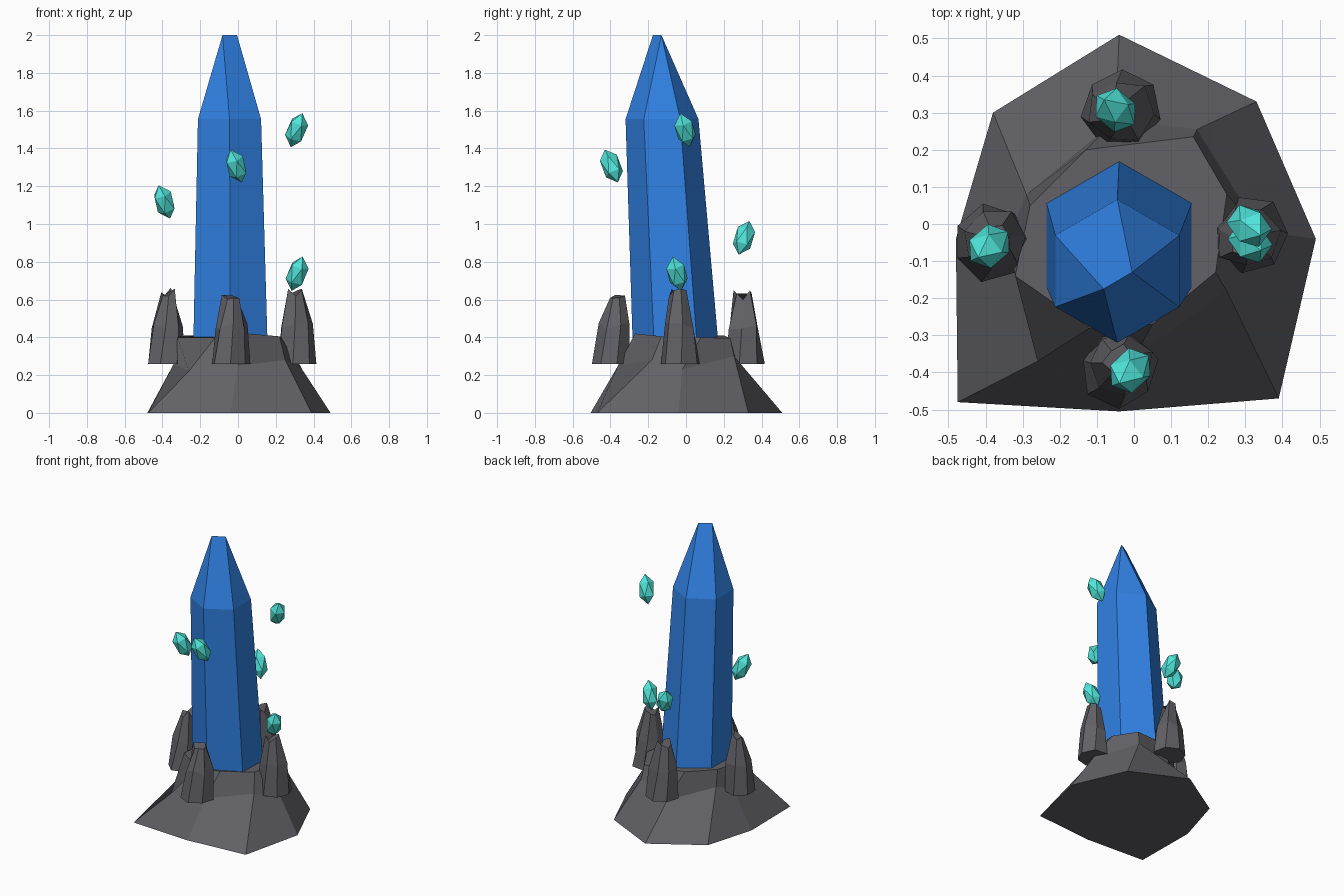
import bpy, bmesh, math, random
from mathutils import Vector

if "Cube" in bpy.data.objects:
    bpy.data.objects.remove(bpy.data.objects["Cube"])

random.seed(4)


def material(name, rgb):
    m = bpy.data.materials.new(name)
    m.diffuse_color = (*rgb, 1)
    m.use_nodes = True
    m.node_tree.nodes["Principled BSDF"].inputs["Base Color"].default_value = m.diffuse_color
    return m


STONE = material("stone", (0.12, 0.12, 0.135))
BLUE = material("blue_crystal", (0.03, 0.22, 0.77))
CYAN = material("cyan_crystal", (0.08, 0.78, 0.70))


def finish(bm, name, mat):
    bmesh.ops.recalc_face_normals(bm, faces=bm.faces)
    mesh = bpy.data.meshes.new(name)
    bm.to_mesh(mesh)
    bm.free()
    mesh.materials.append(mat)
    obj = bpy.data.objects.new(name, mesh)
    bpy.context.collection.objects.link(obj)
    return obj


def loft(name, rings, mat):
    """Skin a stack of rings with equal point counts and cap both ends."""
    bm = bmesh.new()
    rows = [[bm.verts.new(p) for p in ring] for ring in rings]
    n = len(rows[0])
    for a, b in zip(rows, rows[1:]):
        for i in range(n):
            j = (i + 1) % n
            bm.faces.new((a[i], a[j], b[j], b[i]))
    bm.faces.new(rows[0][::-1])
    bm.faces.new(rows[-1])
    bmesh.ops.remove_doubles(bm, verts=bm.verts, dist=0.001)
    return finish(bm, name, mat)


def ring(cx, cy, z, r, n, start, wobble=0.0):
    pts = []
    for i in range(n):
        a = start + math.tau * i / n
        k = r * (1 + random.uniform(-wobble, wobble))
        pts.append((cx + k * math.cos(a), cy + k * math.sin(a),
                    z + random.uniform(-wobble, wobble) * 0.15))
    return pts


# Rock mound: irregular octagonal foot, waist and plateau
foot = [(-.04, .51, 0), (.33, .33, 0), (.49, -.04, 0), (.39, -.47, 0),
        (-.04, -.505, 0), (-.475, -.48, 0), (-.48, -.04, 0), (-.38, .30, 0)]
waist = [(-.05, .28, .22), (.17, .255, .30), (.34, -.02, .23), (.25, -.18, .28),
         (0, -.36, .25), (-.26, -.37, .22), (-.34, -.04, .26), (-.29, .08, .30)]
plateau = [(-.13, .20, .41), (.16, .235, .395), (.25, .08, .40), (.22, -.13, .405),
           (.05, -.27, .42), (-.12, -.28, .40), (-.32, -.14, .40), (-.28, .05, .41)]
loft("rock_mound", [foot, waist, plateau], STONE)

# Main crystal: leaning hexagonal shaft closing to a short ridge at the top
right_tip, left_tip = (-.005, -.13, 2.0), (-.082, -.175, 2.0)
shaft_low = ring(-.04, -.055, .36, .227, 6, math.pi / 2)
shoulder = ring(-.045, -.127, 1.555, .193, 6, math.pi / 2)
bm = bmesh.new()
low = [bm.verts.new(p) for p in shaft_low]
top = [bm.verts.new(p) for p in shoulder]
rt, lt = bm.verts.new(right_tip), bm.verts.new(left_tip)
tips = [rt, lt, lt, lt, rt, rt]
for i in range(6):
    j = (i + 1) % 6
    bm.faces.new((low[i], low[j], top[j], top[i]))
    if tips[i] is tips[j]:
        bm.faces.new((top[i], top[j], tips[i]))
    else:
        bm.faces.new((top[i], top[j], tips[j], tips[i]))
bm.faces.new(low[::-1])
finish(bm, "main_crystal", BLUE)

# Four rock spikes around the crystal: base centre, then top centre
spikes = {"left": ((-.385, -.05), (-.37, -.04)), "front": ((-.04, -.39), (-.035, -.37)),
          "right": ((.31, -.03), (.30, -.04)), "back": ((-.035, .31), (-.04, .30))}
for side, ((bx, by), (tx, ty)) in spikes.items():
    s = random.uniform(0, 1)
    base = [(x, y, .26) for x, y, _ in ring(bx, by, .26, .105, 7, s, .06)]
    mid = ring((bx + tx) / 2, (by + ty) / 2, .46, .085, 7, s + .15, .12)
    crown = ring(tx, ty, .63, .042, 7, s + .3, .22)
    loft(side + "_rock_spike", [base, mid, crown], STONE)

# Floating shards: stretched icosahedra, each with its centre and lean
shards = [((-.39, -.06, 1.117), (-.03, -.03)), ((-.01, -.395, 1.307), (-.03, -.035)),
          ((.31, -.005, 1.497), (.03, -.025)), ((.313, -.048, .737), (.028, -.022)),
          ((-.05, .307, .927), (-.03, .028))]
for k, (centre, (lx, ly)) in enumerate(shards, 1):
    bm = bmesh.new()
    bmesh.ops.create_icosphere(bm, subdivisions=1, radius=1)
    bmesh.ops.scale(bm, vec=(.056, .056, .098), verts=bm.verts)
    shard = finish(bm, f"floating_shard_{k}", CYAN)
    shard.location = centre
    shard.rotation_mode = 'QUATERNION'
    shard.rotation_quaternion = Vector((0, 0, 1)).rotation_difference(Vector((lx, ly, .088)))
